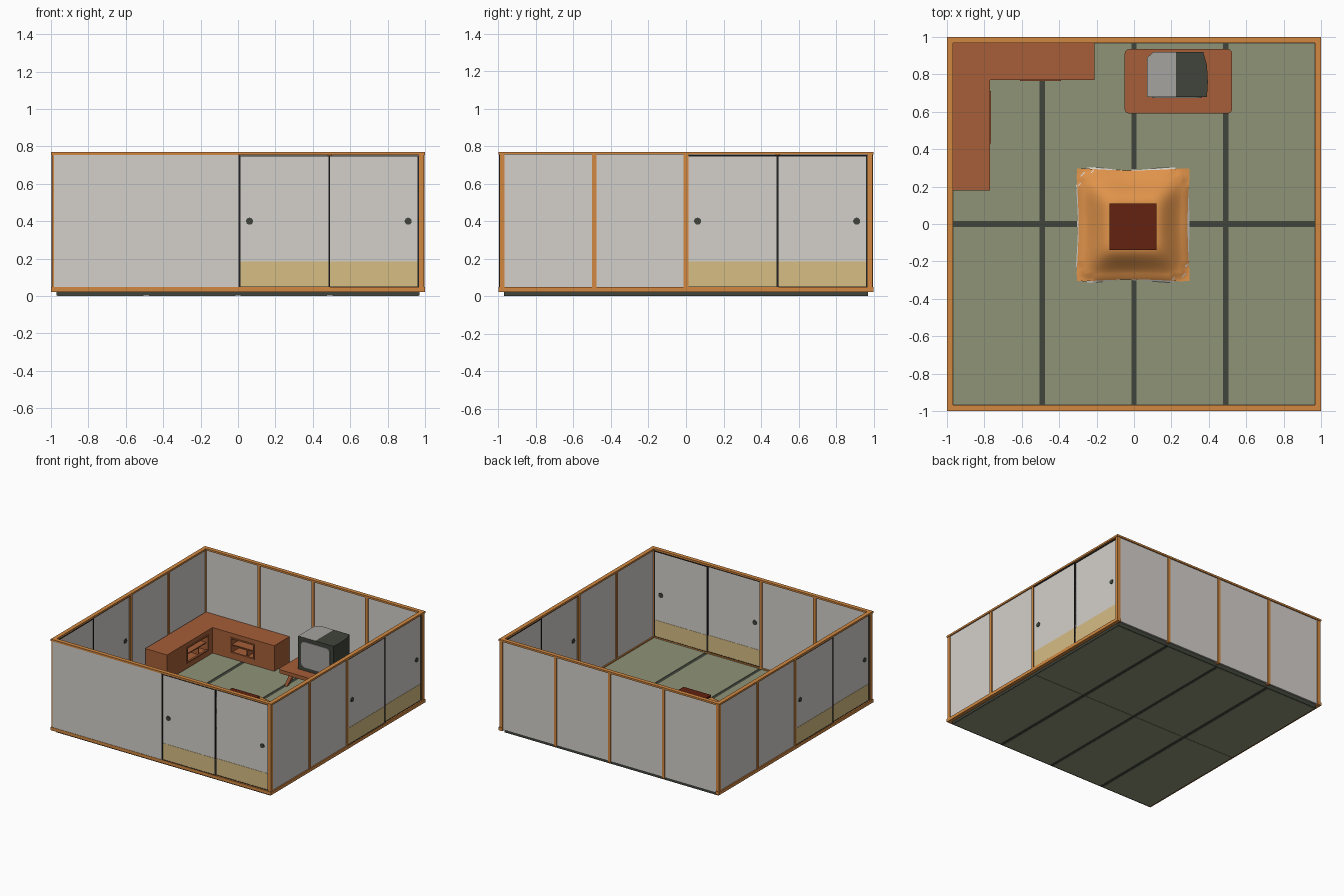
import bpy, bmesh, math
from mathutils import Matrix, Vector

if "Cube" in bpy.data.objects:
    bpy.data.objects.remove(bpy.data.objects["Cube"])


def mat(name, hexcol):
    m = bpy.data.materials.new(name)
    c = [int(hexcol[i:i + 2], 16) / 255 for i in (0, 2, 4)]
    m.diffuse_color = [((v + 0.055) / 1.055) ** 2.4 if v > 0.04 else v / 12.92 for v in c] + [1]
    m.use_nodes = True
    m.node_tree.nodes["Principled BSDF"].inputs["Base Color"].default_value = m.diffuse_color
    return m


WALL = mat("wall grey", "d4d0cb")
WOOD = mat("orange wood", "d28841")
TAN = mat("tan", "d6bd84")
GREEN = mat("tatami green", "8f9477")
DARK = mat("dark green grey", "40453b")
BLACK = mat("black trim", "232323")
BROWN = mat("brown wood", "a65e38")
RED = mat("dark red wood", "632210")
GREY = mat("set grey", "a5a3a0")
QUILT = mat("orange quilt", "e0934a")


def finish(name, bm, *mats):
    me = bpy.data.meshes.new(name)
    bmesh.ops.recalc_face_normals(bm, faces=bm.faces[:])
    bm.to_mesh(me)
    bm.free()
    ob = bpy.data.objects.new(name, me)
    bpy.context.collection.objects.link(ob)
    for m in mats:
        me.materials.append(m)
    return ob


def box(name, x, y, z, m, M=Matrix()):
    bm = bmesh.new()
    bmesh.ops.create_cube(bm, size=1)
    for v in bm.verts:
        v.co = M @ Vector([(a[0] + a[1]) / 2 + c * (a[1] - a[0]) for a, c in zip((x, y, z), v.co)])
    return finish(name, bm, m)


def disc(name, s, z, r, y0, y1, m, M):
    bm = bmesh.new()
    T = M @ Matrix.Translation((s, (y0 + y1) / 2, z)) @ Matrix.Rotation(math.pi / 2, 4, 'X')
    bmesh.ops.create_cone(bm, cap_ends=True, segments=14, radius1=r, radius2=r, depth=y1 - y0, matrix=T)
    return finish(name, bm, m)


# Floor: dark core with eight mats above and below
box("floor_core", (-.97, .97), (-.97, .97), (.002, .037), DARK)
edges = [(-.965, -.505), (-.475, -.014), (.014, .475), (.505, .965)]
for i, ex in enumerate(edges):
    for j, ey in enumerate([(-.965, -.015), (.015, .965)]):
        box(f"mat_top_{i}{j}", ex, ey, (.036, .04), GREEN)
        box(f"mat_bottom_{i}{j}", ex, (ey[0] * .98 - (.013 if j else 0), ey[1]) if j else (-.965, -.003),
            (0, .004), GREEN)


# One sliding door: panel, tan band, black rim and round pulls
def door(name, a, b, pull, yc, M):
    box(name + "_panel", (a, b), (yc - .006, yc + .006), (.05, .75), WALL, M)
    box(name + "_band", (a, b), (yc - .008, yc + .008), (.05, .185), TAN, M)
    for k, (p, q) in enumerate([(a, a + .01), (b - .01, b)]):
        box(f"{name}_stile_{k}", (p, q), (yc - .01, yc + .01), (.05, .752), BLACK, M)
    for k, (p, q) in enumerate([(.045, .052), (.745, .752)]):
        box(f"{name}_rail_{k}", (a, b), (yc - .01, yc + .01), (p, q), BLACK, M)
    disc(name + "_pull", pull, .4, .019, yc - .011, yc + .011, DARK, M)


# Walls, built at the front and turned about the centre
for name, deg in [("front", 0), ("right", 90), ("back", 180), ("left", -90)]:
    M = Matrix.Rotation(math.radians(deg), 4, 'Z')
    back, front = name == "back", name == "front"
    box(name + "_top_beam", (-1, 1), (-1, -.967), (.755, .77), WOOD, M)
    if not back:
        box(name + "_sill", (-1, 1), (-1, -.967), (.022, .048), WOOD, M)
    box(name + "_corner_post", (-.995, -.968), (-.995, -.968), (.022, .77), WOOD, M)
    posts = [-.49, 0, .49] if back else [-.49, 0]
    for i, s in enumerate(posts):
        box(f"{name}_post_{i}", (s - .012, s + .012), (-.985 if front else -.997, -.967), (.022, .76), WOOD, M)
    box(name + "_panel", (-.985, .985 if back else .002), (-.997 if front else -.99, -.977),
        (.03, .757), WALL, M)
    if not back:
        door(name + "_door_a", .003, .493, .062, -.986, M)
        door(name + "_door_b", .483, .97, .91, -.978, M)


# L-shaped cabinet: each arm has an open bay with a shelf
def arm(name, s0, s1, o0, o1, M):
    f, bk = .77, .968
    box(name + "_side_a", (s0, o0), (f, bk), (.04, .25), BROWN, M)
    box(name + "_side_b", (o1, s1), (f, bk), (.04, .25), BROWN, M)
    box(name + "_lower", (o0, o1), (f, bk), (.04, .09), BROWN, M)
    box(name + "_upper", (o0, o1), (f, bk), (.21, .25), BROWN, M)
    box(name + "_rear", (o0, o1), (f + .1, bk), (.09, .21), BROWN, M)
    box(name + "_shelf", (o0, o1), (f + .01, f + .1), (.145, .153), BROWN, M)
    mid = (o0 + o1) / 2
    box(name + "_divider", (mid + .03, mid + .038), (f + .01, f + .1), (.09, .145), BROWN, M)
    for k, z in enumerate((.085, .205)):
        box(f"{name}_trim_{k}", (o0 - .01, o1 + .01), (f - .006, f + .01), (z, z + .01), BROWN, M)
    for k, s in enumerate((o0 - .01, o1)):
        box(f"{name}_trim_side_{k}", (s, s + .01), (f - .006, f + .01), (.085, .215), BROWN, M)


arm("cabinet_back", -.968, -.21, -.6, -.4, Matrix())
arm("cabinet_left", .18, .78, .44, .7,
    Matrix.Translation((-.01, 0, 0)) @ Matrix.Rotation(math.pi / 2, 4, 'Z') @ Matrix.Diagonal((1, 1, 1, 1))
    @ Matrix.Translation((0, .0 - .01, 0)))

# Low stand with rounded corners and splayed legs
top = box("stand_top", (-.05, .525), (.59, .935), (.14, .17), BROWN)
bm = bmesh.new()
bm.from_mesh(top.data)
up = [e for e in bm.edges if abs(e.verts[0].co.z - e.verts[1].co.z) > .01]
bmesh.ops.bevel(bm, geom=up, offset=.025, segments=3, affect='EDGES', profile=.5)
bm.to_mesh(top.data)
bm.free()
for i, sx in enumerate((-1, 1)):
    for j, sy in enumerate((-1, 1)):
        leg = box(f"stand_leg_{i}{j}", (-.018, .018), (-.018, .018), (.04, .145), BROWN)
        for v in leg.data.vertices:
            k = 1 if v.co.z < .1 else 0
            v.co.x = v.co.x * (1 - .35 * k) + .238 + sx * (.19 + .04 * k)
            v.co.y = v.co.y * (1 - .35 * k) + .763 + sy * (.115 + .03 * k)

# Box-shaped television: chamfered back, top split in two colours
outline = [(.07, .68), (.225, .68), (.39, .68), (.395, .76), (.39, .85), (.37, .92),
           (.225, .92), (.105, .92), (.07, .89)]
bm = bmesh.new()
lo = [bm.verts.new((x, y, .17)) for x, y in outline]
hi = [bm.verts.new((x, y, .44 if .06 < x else .43)) for x, y in outline]
n = len(outline)
for i in range(n):
    bm.faces.new((lo[i], lo[(i + 1) % n], hi[(i + 1) % n], hi[i]))
bm.faces.new(lo)
bm.faces.new([hi[i] for i in (1, 2, 3, 4, 5, 6)])
bm.faces.new([hi[i] for i in (0, 1, 6, 7, 8)]).material_index = 1
finish("television_body", bm, DARK, GREY)
# Screen with rounded corners
scr = box("television_screen", (.1, .36), (.674, .684), (.2, .41), GREY)
bm = bmesh.new()
bm.from_mesh(scr.data)
ed = [e for e in bm.edges if abs(e.verts[0].co.y - e.verts[1].co.y) > .005]
bmesh.ops.bevel(bm, geom=ed, offset=.035, segments=4, affect='EDGES', profile=.5)
bm.to_mesh(scr.data)
bm.free()


# Heated table: draped quilt, pale hem below it, small square top
def cloth(name, half, drop, m):
    N = 36
    bm = bmesh.new()
    bmesh.ops.create_grid(bm, x_segments=N, y_segments=N, size=1)
    for v in bm.verts:
        u, w = v.co.x, v.co.y
        p = min((abs(u) ** 6 + abs(w) ** 6) ** (1 / 6), 1.12)
        t = max(0, min(1, (p - .42) / .55))
        z = .163 - .105 * t * t * (3 - 2 * t)
        z += .006 * t * math.sin(5 * u + 2) * math.cos(4 * w)
        if p > .97:
            z -= drop
        c = max(0, abs(u * w) - .8) * .1
        v.co = (half * u * (1 - .05 * (1 - w * w)) * (1 - c) - .005,
                half * w * (1 - .05 * (1 - u * u)) * (1 - c) - .005, z)
    ob = finish(name, bm, m)
    for f in ob.data.polygons:
        f.use_smooth = True
    if ob.data.polygons[0].normal.z < 0:
        ob.data.flip_normals()
    return ob


cloth("quilt", .307, .012, QUILT)
hem = cloth("quilt_hem", .318, .012, WALL)
for v in hem.data.vertices:
    v.co.z -= .01
box("table_top", (-.13, .12), (-.14, .11), (.15, .178), RED)
